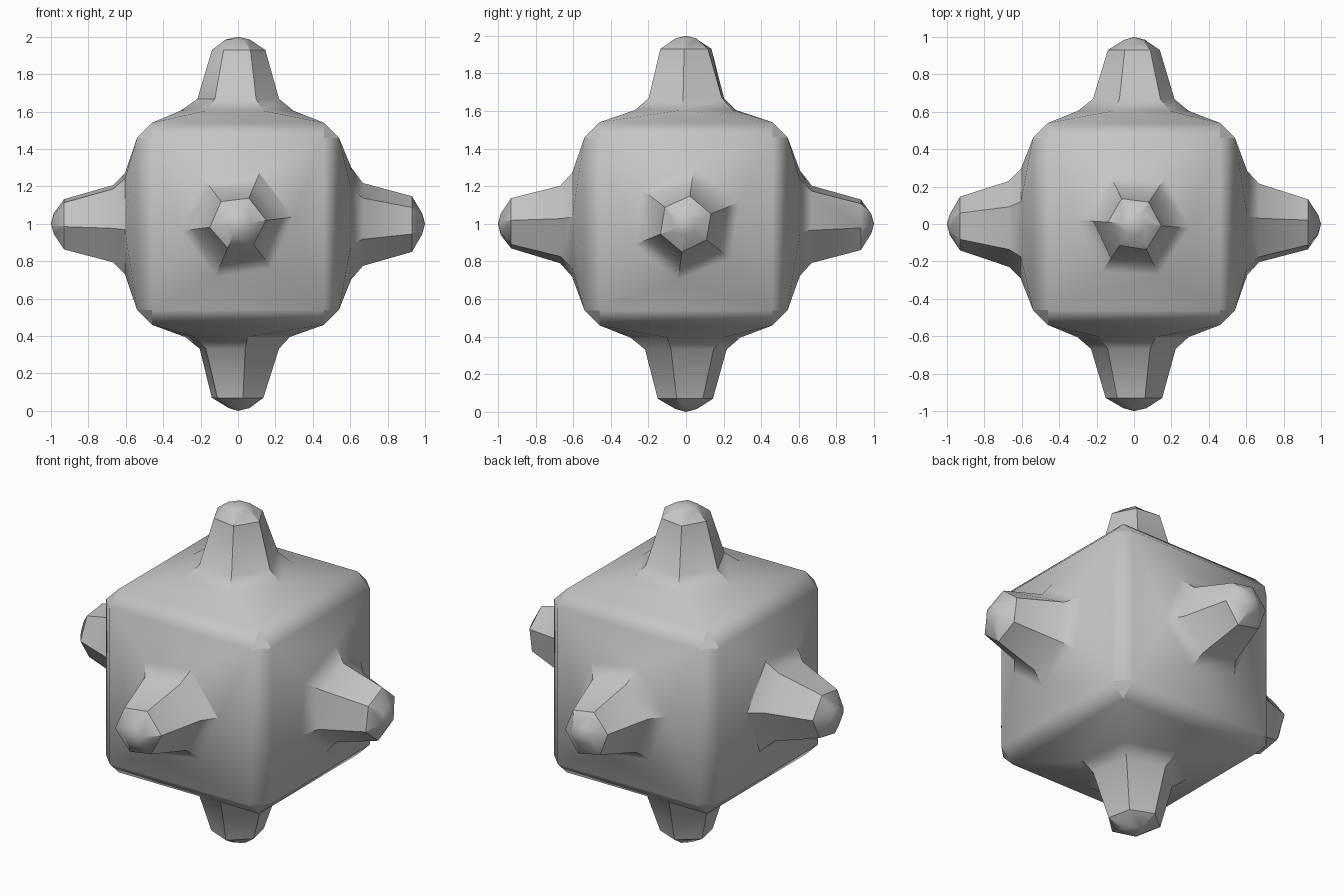
import bpy, bmesh, math, random
from itertools import product
from mathutils import Vector

if "Cube" in bpy.data.objects:
    bpy.data.objects.remove(bpy.data.objects["Cube"])

random.seed(4)
SIDES = 6
CENTRE = Vector((0, 0, 1))
# peg rings as (radius, distance from the centre); the first one lies on the cube
RINGS = [(0.30, 0.605), (0.225, 0.668), (0.145, 0.93), (0.06, 0.985)]

grey = bpy.data.materials.new("plain grey")
grey.diffuse_color = (0.56, 0.56, 0.56, 1)
grey.use_nodes = True
grey.node_tree.nodes["Principled BSDF"].inputs["Base Color"].default_value = grey.diffuse_color


def ring(bm, axis, sign, radius, dist, turn):
    """Hexagon of vertices around one axis, slightly irregular."""
    verts = []
    for i in range(SIDES):
        a = math.tau * i / SIDES + turn
        r = radius + random.uniform(-0.008, 0.008)
        co = Vector((0, 0, 0))
        co[axis] = sign * dist
        co[(axis + 1) % 3] = r * math.cos(a)
        co[(axis + 2) % 3] = r * math.sin(a)
        verts.append(bm.verts.new(co))
    return verts


bm = bmesh.new()

# chamfered corners of the cube: three points for each corner
for signs in product((-1, 1), repeat=3):
    for axis in range(3):
        co = [0.46 * s for s in signs]
        co[axis] = 0.54 * signs[axis]
        bm.verts.new(co)

# peg roots on the six sides, which make each side bulge outward
pegs = []
for axis in range(3):
    for sign in (-1, 1):
        turn = math.radians(14 + 17 * axis + 8 * sign)
        pegs.append((axis, sign, turn, ring(bm, axis, sign, *RINGS[0], turn)))

# skin of the cube, opened where the pegs grow out
bmesh.ops.convex_hull(bm, input=bm.verts[:])
for axis, sign, turn, root in pegs:
    caps = [f for f in bm.faces if all(v in root for v in f.verts)]
    bmesh.ops.delete(bm, geom=caps, context='FACES_KEEP_BOUNDARY')
    inner = [e for e in bm.edges if not e.link_faces]
    bmesh.ops.delete(bm, geom=inner, context='EDGES')

# flared root, tapering shaft and blunt tip of each peg
for axis, sign, turn, root in pegs:
    low = root
    for radius, dist in RINGS[1:]:
        high = ring(bm, axis, sign, radius, dist, turn)
        for i in range(SIDES):
            j = (i + 1) % SIDES
            bm.faces.new((low[i], low[j], high[j], high[i]))
        low = high
    tip = Vector((0, 0, 0))
    tip[axis] = sign
    tip = bm.verts.new(tip)
    for i in range(SIDES):
        bm.faces.new((low[i], low[(i + 1) % SIDES], tip))

bmesh.ops.translate(bm, verts=bm.verts[:], vec=CENTRE)
bmesh.ops.recalc_face_normals(bm, faces=bm.faces[:])

mesh = bpy.data.meshes.new("pegged_cube")
bm.to_mesh(mesh)
bm.free()
mesh.materials.append(grey)
cube = bpy.data.objects.new("pegged_cube", mesh)
bpy.context.collection.objects.link(cube)

# soft cube, crisp peg edges
bpy.context.view_layer.objects.active = cube
cube.select_set(True)
bpy.ops.object.shade_smooth_by_angle(angle=math.radians(35))
